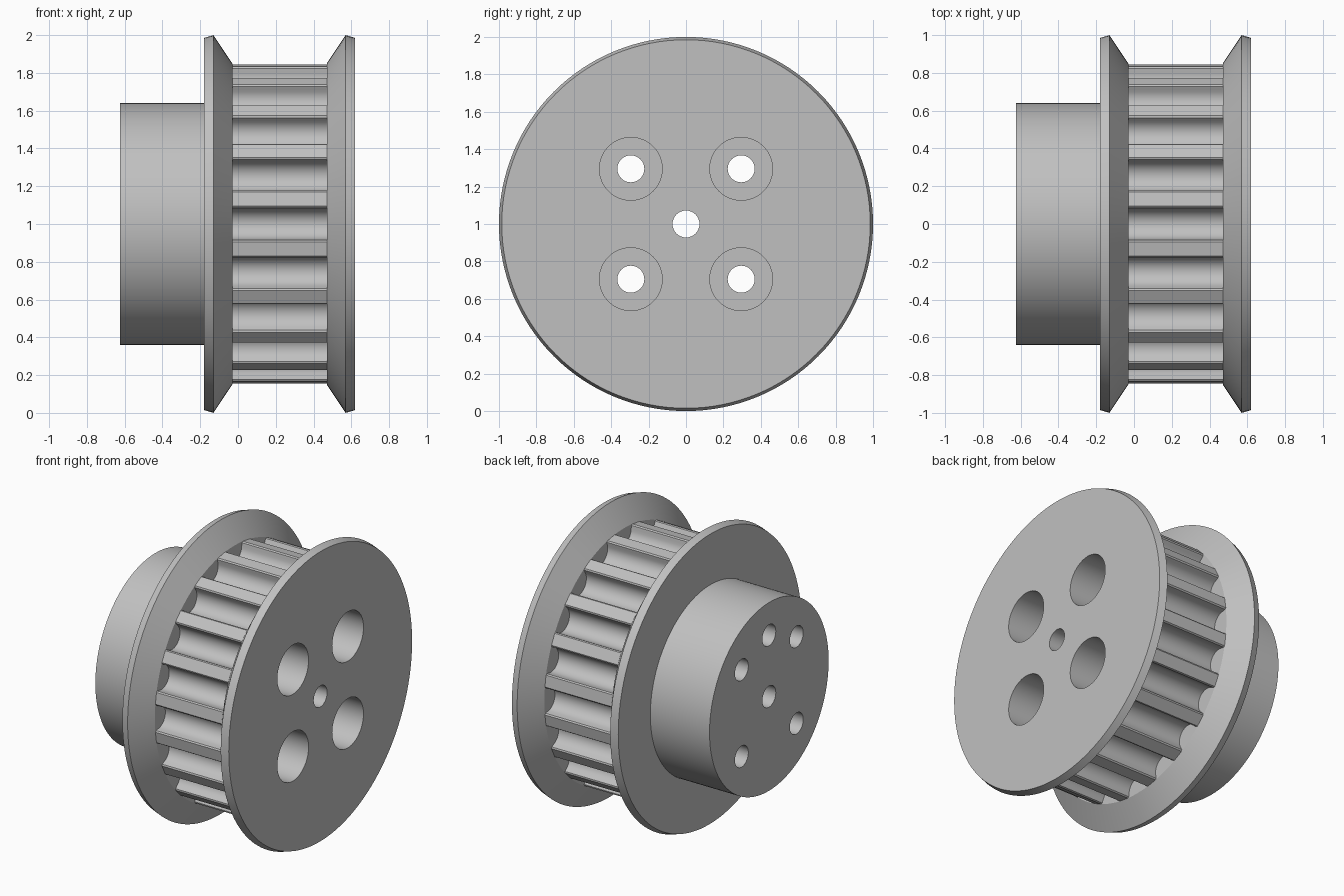
import bpy, bmesh
from math import sin, cos, pi, sqrt

cube = bpy.data.objects.get("Cube")
if cube:
    bpy.data.objects.remove(cube, do_unlink=True)

AXIS_Z = 1.0
TEETH = 20
TIP_R = 0.85

metal = bpy.data.materials.new("machined grey metal")
metal.use_nodes = True
GREY = (0.53, 0.53, 0.53, 1)
metal.diffuse_color = GREY
metal.node_tree.nodes["Principled BSDF"].inputs["Base Color"].default_value = GREY


def loft(bm, sections):
    """Skin equal-length loops of points into a closed solid with flat ends."""
    loops = [[bm.verts.new(p) for p in s] for s in sections]
    n = len(loops[0])
    for a, b in zip(loops, loops[1:]):
        for i in range(n):
            j = (i + 1) % n
            bm.faces.new((a[i], a[j], b[j], b[i]))
    bm.faces.new(loops[0][::-1])
    bm.faces.new(loops[-1])


def turned(bm, profile, y=0.0, z=0.0, n=128):
    """Solid of revolution along x from (x, radius) pairs."""
    loft(bm, [[(x, y + r * cos(2 * pi * i / n), AXIS_Z + z + r * sin(2 * pi * i / n))
               for i in range(n)] for x, r in profile])


def finish(name, bm):
    bmesh.ops.recalc_face_normals(bm, faces=bm.faces)
    mesh = bpy.data.meshes.new(name)
    bm.to_mesh(mesh)
    bm.free()
    mesh.materials.append(metal)
    obj = bpy.data.objects.new(name, mesh)
    bpy.context.collection.objects.link(obj)
    return obj


# Hub boss
bm = bmesh.new()
turned(bm, [(-0.625, 0.64), (-0.18, 0.64)])
parts = [finish("hub", bm)]

# Pair of bevelled belt flanges, mirrored about the belt centre
BELT_MID, BELT_HALF = 0.22, 0.25
for name, side in (("hub_side_flange", -1), ("outer_flange", 1)):
    bm = bmesh.new()
    turned(bm, [(BELT_MID + side * (BELT_HALF + d), r)
                for d, r in ((0, TIP_R), (0.1, 1.0), (0.15, 0.985))])
    parts.append(finish(name, bm))

# Toothed drum: round-bottomed grooves separated by narrow lands
GROOVE_R, GROOVE_C, MOUTH, STEPS = 0.083, 0.82, 0.095, 14
groove = [(-MOUTH, sqrt(TIP_R ** 2 - MOUTH ** 2)), (-0.086, 0.838)]
groove += [(-GROOVE_R * cos(pi * i / STEPS), GROOVE_C - GROOVE_R * sin(pi * i / STEPS))
           for i in range(STEPS + 1)]
groove += [(-t, r) for t, r in groove[1::-1]]
outline = []
for k in range(TEETH):
    a = 2 * pi * k / TEETH
    outline += [(r * cos(a) - t * sin(a), r * sin(a) + t * cos(a)) for t, r in groove]
bm = bmesh.new()
loft(bm, [[(BELT_MID + s * BELT_HALF, y, AXIS_Z + z) for y, z in outline] for s in (-1, 1)])
parts.append(finish("toothed_drum", bm))

# Cutter for the bore, four counterbored screw holes and one blind hole
HOLE_R, HEAD_R, OFFSET = 0.072, 0.168, 0.295
bm = bmesh.new()
turned(bm, [(-0.8, HOLE_R), (0.8, HOLE_R)], n=48)
for y in (-OFFSET, OFFSET):
    for z in (-OFFSET, OFFSET):
        turned(bm, [(-0.8, HOLE_R), (0.2, HOLE_R), (0.2, HEAD_R), (0.8, HEAD_R)], y, z, 48)
turned(bm, [(-0.8, HOLE_R), (-0.22, HOLE_R)], 0, OFFSET * sqrt(2), 48)
cutter = finish("hole_cutter", bm)
cutter.hide_render = True

# Drill every part, bake the result and drop the cutter
for obj in parts:
    mod = obj.modifiers.new("holes", 'BOOLEAN')
    mod.operation, mod.solver, mod.object = 'DIFFERENCE', 'EXACT', cutter
depsgraph = bpy.context.evaluated_depsgraph_get()
drilled = [bpy.data.meshes.new_from_object(o.evaluated_get(depsgraph)) for o in parts]
for obj, mesh in zip(parts, drilled):
    obj.modifiers.clear()
    obj.data = mesh
bpy.data.objects.remove(cutter, do_unlink=True)

# Smooth the curved walls, keep the edges crisp
bpy.ops.object.select_all(action='DESELECT')
for obj in parts:
    obj.select_set(True)
bpy.context.view_layer.objects.active = parts[0]
bpy.ops.object.shade_smooth_by_angle(angle=pi / 9)
